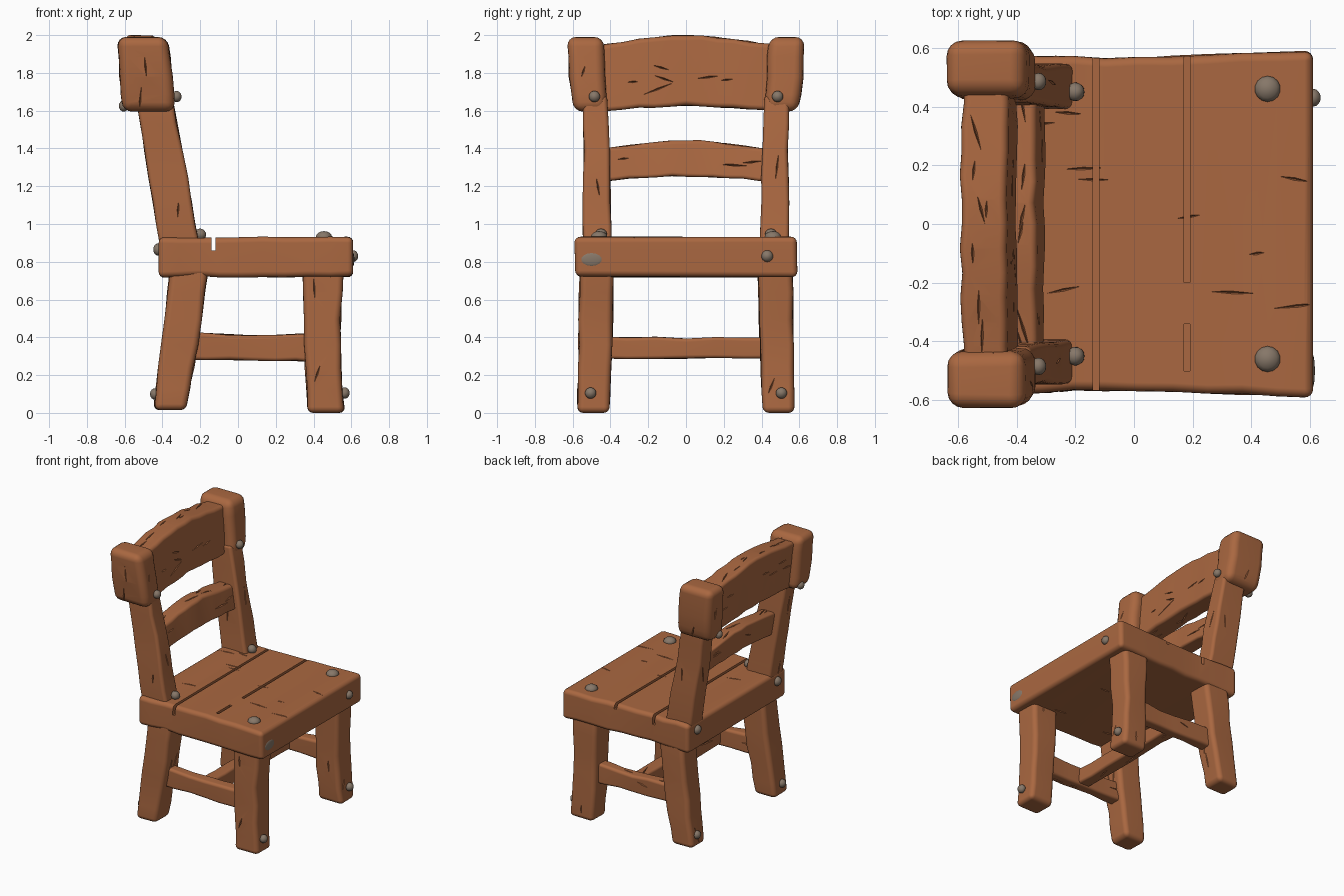
import bpy, bmesh, math, random
from mathutils import Vector, Matrix

if "Cube" in bpy.data.objects:
    bpy.data.objects.remove(bpy.data.objects["Cube"])

random.seed(7)


def material(name, rgb):
    m = bpy.data.materials.new(name)
    m.diffuse_color = (*rgb, 1)
    m.use_nodes = True
    m.node_tree.nodes["Principled BSDF"].inputs["Base Color"].default_value = m.diffuse_color
    return m


WOOD = material("warm brown wood", (0.40, 0.137, 0.052))
METAL = material("dull grey iron", (0.24, 0.185, 0.14))


def new_object(name, bm, mat):
    me = bpy.data.meshes.new(name)
    bmesh.ops.recalc_face_normals(bm, faces=bm.faces[:])
    bm.to_mesh(me)
    bm.free()
    me.materials.append(mat)
    ob = bpy.data.objects.new(name, me)
    bpy.context.collection.objects.link(ob)
    return ob


def bake(ob):
    dg = bpy.context.evaluated_depsgraph_get()
    me = bpy.data.meshes.new_from_object(ob.evaluated_get(dg))
    ob.modifiers.clear()
    ob.data = me


def smooth(ob):
    bpy.ops.object.select_all(action='DESELECT')
    ob.select_set(True)
    bpy.context.view_layer.objects.active = ob
    bpy.ops.object.shade_smooth_by_angle(angle=math.radians(35))
    ob.modifiers.new("even shading", 'WEIGHTED_NORMAL').keep_sharp = True


def resample(secs, steps):
    """Catmull-Rom through the given sections."""
    p = [Vector(s) for s in secs]
    p = [2 * p[0] - p[1]] + p + [2 * p[-1] - p[-2]]
    out = []
    for i in range(1, len(p) - 2):
        a, b, c, d = p[i - 1:i + 3]
        for k in range(steps):
            t = k / steps
            out.append(0.5 * (2 * b + (c - a) * t + (2 * a - 5 * b + 4 * c - d) * t * t
                              + (3 * b - a - 3 * c + d) * t ** 3))
    return out + [p[-2]]


def carve(ob, cutter_bm):
    cutter = new_object("cutter", cutter_bm, WOOD)
    cutter.hide_render = True
    mod = ob.modifiers.new("carve", 'BOOLEAN')
    mod.operation, mod.solver, mod.object = 'DIFFERENCE', 'EXACT', cutter
    mod.use_self = True
    bake(ob)
    bpy.data.objects.remove(cutter)


def crack_cutters(bm, ob, axis, count):
    """Thin spindle wedges lying along the grain on random side faces."""
    faces = [f for f in ob.data.polygons if abs(f.normal[axis]) < 0.4]
    big = max(f.area for f in faces)
    faces = [f for f in faces if f.area > 0.3 * big]
    grain = Vector([float(i == axis) for i in range(3)])
    for _ in range(count):
        f = random.choice(faces)
        corner = ob.data.vertices[random.choice(f.vertices)].co
        pos = f.center.lerp(corner, random.uniform(0, 0.7))
        n = f.normal
        u = (grain - n * grain.dot(n)).normalized()
        u = Matrix.Rotation(random.gauss(0, 0.2), 3, n) @ u
        w = n.cross(u)
        rot = Matrix((u, w, n)).transposed().to_4x4()
        size = Matrix.Diagonal((random.uniform(0.03, 0.09), 0.005, 0.014, 1))
        bmesh.ops.create_uvsphere(bm, u_segments=4, v_segments=2, radius=1,
                                  matrix=Matrix.Translation(pos) @ rot @ size)


def timber(name, axis, secs, bevel=0.025, steps=3, tilt=0.0, jitter=0.005, cracks=3, cut=None):
    """Loft of rough rectangular sections (x, y, z, half_u, half_v) along an axis."""
    bm = bmesh.new()
    iu, iv = [i for i in range(3) if i != axis]
    rings = []
    for s in resample(secs, steps):
        ring = []
        for su, sv in ((-1, -1), (1, -1), (1, 1), (-1, 1)):
            co = Vector(s[:3])
            co[iu] += su * s[3] + random.uniform(-jitter, jitter)
            co[iv] += sv * s[4] + random.uniform(-jitter, jitter)
            co.x += tilt * (co.z - s[2])
            ring.append(bm.verts.new(co))
        rings.append(ring)
    for a, b in zip(rings, rings[1:]):
        for k in range(4):
            bm.faces.new((a[k], a[(k + 1) % 4], b[(k + 1) % 4], b[k]))
    bm.faces.new(rings[0])
    bm.faces.new(rings[-1])
    ob = new_object(name, bm, WOOD)
    mod = ob.modifiers.new("worn edges", 'BEVEL')
    mod.width, mod.segments, mod.angle_limit = bevel, 4, math.radians(40)
    bake(ob)
    cutters = bmesh.new()
    crack_cutters(cutters, ob, axis, cracks)
    for lo, hi in cut or []:
        lo, hi = Vector(lo), Vector(hi)
        bmesh.ops.create_cube(cutters, size=1, matrix=Matrix.Translation((lo + hi) / 2)
                              @ Matrix.Diagonal((*(hi - lo), 1)))
    carve(ob, cutters)
    smooth(ob)
    return ob


def bolt(name, pos, normal, r=0.03, height=0.026, stretch=1.0):
    """Domed nail head with its centre on the surface."""
    rot = Vector(normal).to_track_quat('Z', 'Y').to_matrix().to_4x4()
    bm = bmesh.new()
    bmesh.ops.create_uvsphere(bm, u_segments=14, v_segments=8, radius=1,
                              matrix=Matrix.Translation(pos) @ rot
                              @ Matrix.Diagonal((r * stretch, r, height, 1)))
    smooth(new_object(name, bm, METAL))


# Seat slab with plank grooves
timber("seat", 0, [(-0.42, 0, 0.825, 0.575, 0.105), (-0.1, 0, 0.825, 0.567, 0.104),
                   (0.25, 0, 0.825, 0.575, 0.105), (0.61, 0, 0.825, 0.588, 0.106)],
       bevel=0.03, cracks=14,
       cut=[((-0.14, -0.8, 0.86), (-0.12, 0.8, 1.0)),
            ((0.17, -0.2, 0.895), (0.19, 0.8, 1.0)),
            ((0.17, -0.5, 0.895), (0.19, -0.34, 1.0))])

for s, side in ((-1, "near"), (1, "far")):
    # Legs
    timber(f"front_leg_{side}", 2, [(0.467, s * 0.49, 0, 0.098, 0.083),
                                    (0.447, s * 0.48, 0.36, 0.095, 0.088),
                                    (0.45, s * 0.472, 0.78, 0.107, 0.092)], bevel=0.032)
    timber(f"back_leg_{side}", 2, [(-0.362, s * 0.49, 0.015, 0.085, 0.083),
                                   (-0.31, s * 0.48, 0.36, 0.097, 0.088),
                                   (-0.255, s * 0.472, 0.78, 0.1, 0.092)], bevel=0.032)
    # Side stretcher
    timber(f"side_stretcher_{side}", 0, [(-0.3, s * 0.475, 0.355, 0.045, 0.075),
                                         (0.08, s * 0.475, 0.345, 0.042, 0.065),
                                         (0.42, s * 0.475, 0.345, 0.047, 0.077)], bevel=0.02)
    # Leaning back post and its heavy cap
    timber(f"back_post_{side}", 2, [(-0.305, s * 0.467, 0.87, 0.105, 0.078),
                                    (-0.37, s * 0.472, 1.25, 0.102, 0.07),
                                    (-0.445, s * 0.48, 1.68, 0.095, 0.064)], bevel=0.022, cracks=4)
    timber(f"post_cap_{side}", 2, [(-0.472, s * 0.507, 1.595, 0.138, 0.087),
                                   (-0.487, s * 0.523, 1.78, 0.14, 0.096),
                                   (-0.507, s * 0.534, 1.99, 0.134, 0.095)],
           bevel=0.05, steps=2, tilt=-0.1, cracks=4)
    # Nail heads
    bolt(f"seat_top_bolt_{side}", (0.455, s * 0.46, 0.932), (0, 0, 1), 0.044, 0.03)
    bolt(f"post_foot_bolt_{side}", (-0.2, s * 0.45, 0.945), (0.5, 0, 0.85), 0.032, 0.03)
    bolt(f"cap_front_bolt_{side}", (-0.325, s * 0.485, 1.675), (1, 0, 0.1), 0.03)
    bolt(f"cap_back_bolt_{side}", (-0.605, s * 0.48, 1.625), (-1, 0, 0), 0.03)
    bolt(f"seat_back_bolt_{side}", (-0.422, s * 0.47, 0.865), (-1, 0, 0), 0.033)
    bolt(f"front_leg_bolt_{side}", (0.565, s * 0.505, 0.105), (1, 0, 0), 0.03)
    bolt(f"back_leg_bolt_{side}", (-0.44, s * 0.5, 0.1), (-1, 0, 0), 0.03)

bolt("seat_front_bolt", (0.61, 0.43, 0.83), (1, 0, 0), 0.031)
bolt("seat_front_plate", (0.608, -0.5, 0.812), (1, 0, 0), 0.036, 0.008, 1.6)

# Cross stretcher joining the side stretchers
timber("cross_stretcher", 1, [(0.07, -0.47, 0.345, 0.05, 0.058), (0.07, 0, 0.342, 0.047, 0.056),
                              (0.07, 0.47, 0.345, 0.05, 0.058)], bevel=0.018, cracks=5)

# Arched back slats
timber("top_back_slat", 1, [(-0.488, -0.5, 1.77, 0.076, 0.175), (-0.493, -0.25, 1.795, 0.078, 0.182),
                            (-0.495, 0, 1.812, 0.078, 0.187), (-0.493, 0.25, 1.795, 0.078, 0.182),
                            (-0.488, 0.5, 1.77, 0.076, 0.175)],
       bevel=0.025, tilt=-0.1, cracks=24)
timber("lower_back_slat", 1, [(-0.375, -0.47, 1.31, 0.058, 0.085), (-0.378, -0.22, 1.335, 0.06, 0.09),
                              (-0.38, 0, 1.35, 0.06, 0.096), (-0.378, 0.22, 1.335, 0.06, 0.09),
                              (-0.375, 0.47, 1.31, 0.058, 0.085)],
       bevel=0.02, tilt=-0.18, cracks=14)
